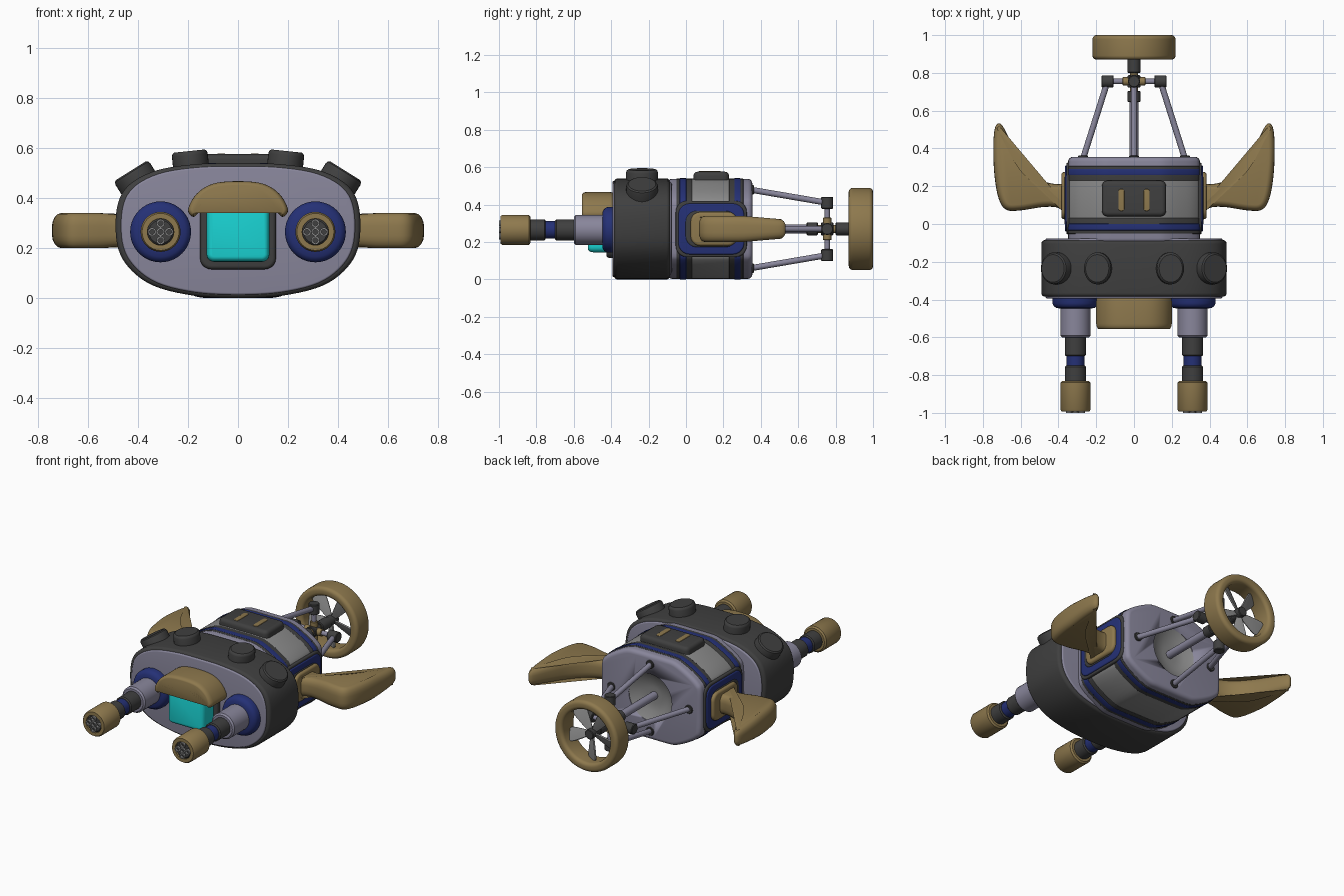
import bpy, bmesh
from math import sin, cos, pi, radians
from mathutils import Vector, Matrix

if "Cube" in bpy.data.objects:
    bpy.data.objects.remove(bpy.data.objects["Cube"])

def mat(name, c):
    m = bpy.data.materials.new(name)
    m.diffuse_color = (*c, 1)
    m.use_nodes = True
    m.node_tree.nodes["Principled BSDF"].inputs["Base Color"].default_value = m.diffuse_color
    return m

LILAC = mat("lilac", (.25, .24, .33))
TAN = mat("tan", (.27, .19, .075))
BLUE = mat("blue", (.018, .03, .18))
DARK = mat("dark", (.05, .05, .05))
GREY = mat("grey", (.25, .25, .25))
CYAN = mat("cyan", (.01, .65, .65))

def finish(name, bm, m, angle=35):
    bmesh.ops.recalc_face_normals(bm, faces=bm.faces)
    me = bpy.data.meshes.new(name)
    bm.to_mesh(me)
    bm.free()
    ob = bpy.data.objects.new(name, me)
    bpy.context.collection.objects.link(ob)
    me.materials.append(m)
    bpy.ops.object.select_all(action='DESELECT')
    ob.select_set(True)
    bpy.context.view_layer.objects.active = ob
    bpy.ops.object.shade_smooth_by_angle(angle=radians(angle))
    return ob

def skin(bm, rings, closed=False):
    n = len(rings[0])
    for a, b in zip(rings, rings[1:] + ([rings[0]] if closed else [])):
        for i in range(n):
            bm.faces.new((a[i], a[(i + 1) % n], b[(i + 1) % n], b[i]))
    if not closed:
        bm.faces.new(rings[0])
        bm.faces.new(rings[-1])

def curve(pts, n=5):
    """Closed smooth curve through the points."""
    P, out = [Vector(p) for p in pts], []
    for i in range(len(P)):
        a, b, c, d = (P[(i + k) % len(P)] for k in (-1, 0, 1, 2))
        for j in range(n):
            t = j / n
            out.append(.5 * (2*b + (c-a)*t + (2*a-5*b+4*c-d)*t*t + (3*b-a-3*c+d)*t**3))
    return out

def sym(half):
    """Mirror a right-hand half outline (first and last point on the axis)."""
    return half + [(-x, z) for x, z in half[-2:0:-1]]

def rrect(cx, cy, hw, hh, r):
    out = []
    for k, (sx, sy) in enumerate(((1, 1), (-1, 1), (-1, -1), (1, -1))):
        for j in range(6):
            t = (k + j / 5) * pi / 2
            out.append(Vector((cx + sx*(hw-r) + r*cos(t), cy + sy*(hh-r) + r*sin(t))))
    return out

def prism(name, pts, a, b, m, bev=.015, axis='y', depth=None, sx=1):
    """Outline extruded from a to b along an axis, with rounded rims."""
    depth, n = depth or bev, len(pts)
    area = sum(pts[i-1].x*pts[i].y - pts[i].x*pts[i-1].y for i in range(n))
    s = 1 if area > 0 else -1
    norm = []
    for i in range(n):
        t = (pts[(i+1) % n] - pts[i-1]).normalized()
        norm.append(Vector((-t.y, t.x)) * s)
    prof = [(depth*(1-sin(k*pi/8)), bev*(1-sin(k*pi/8)), depth*(1-cos(k*pi/8))) for k in range(5)]
    levels = [(a + d, i) for _, i, d in prof] + [(b - d, i) for _, i, d in reversed(prof)]
    place = {'y': lambda u, v, h: (u*sx, h, v), 'x': lambda u, v, h: (h*sx, u, v),
             'z': lambda u, v, h: (u*sx, v, h)}[axis]
    bm = bmesh.new()
    skin(bm, [[bm.verts.new(place(*(p + nv*i), h)) for p, nv in zip(pts, norm)] for h, i in levels])
    return finish(name, bm, m)

def lathe(name, prof, at, d, m, n=32, closed=False, sy=1):
    """Profile of (radius, height) turned about direction d."""
    M = Matrix.Translation(at) @ Vector(d).to_track_quat('Z', 'Y').to_matrix().to_4x4()
    bm = bmesh.new()
    skin(bm, [[bm.verts.new(M @ Vector((r*cos(2*pi*i/n), r*sy*sin(2*pi*i/n), h)))
               for i in range(n)] for r, h in prof], closed)
    return finish(name, bm, m)

def rod(name, p, q, r, m, n=24):
    d = Vector(q) - Vector(p)
    L, b = d.length, r * .12
    return lathe(name, [(r-b, 0), (r, b), (r, L-b), (r-b, L)], p, d, m, n)

# Head: dark shell with lilac front and back plates
head = curve(sym([(0, .54), (.17, .536), (.33, .51), (.44, .45), (.485, .36), (.485, .22),
                  (.44, .125), (.34, .05), (.18, .01), (0, 0)]))
prism("head_shell", head, -.385, -.085, DARK, .02)
plate = [Vector((p.x*.955, .27 + (p.y-.27)*.95)) for p in head]
prism("head_plate", plate, -.394, -.076, LILAC, .008)

# Body: rounded octagon with bands
def body(k):
    c = curve(sym([(0, .54), (.1, .54), (.17, .533), (.26, .49), (.325, .445), (.35, .4), (.352, .27),
                   (.35, .14), (.325, .095), (.26, .05), (.17, .008), (.1, .001), (0, .001)]), 4)
    return [Vector((p.x*k, .27 + (p.y-.27)*k)) for p in c]
hull = prism("body_hull", body(.99), -.1, .355, LILAC, .025)
for nm, a, b, m, k in (("front_dark_band", -.052, .033, DARK, .997), ("front_blue_band", -.034, .002, BLUE, 1.004),
                       ("middle_grey_panel", .03, .235, GREY, .993), ("rear_dark_band", .23, .307, DARK, .997),
                       ("rear_blue_band", .258, .292, BLUE, 1.004)):
    prism(nm, body(k), a, b, m, .004)

# Recessed dish in the back
cutter = lathe("dish_cutter", [(.15, 0), (.15, .1)], (0, .312, .27), (0, 1, 0), LILAC, 40)
cutter.hide_render = True
cutter.hide_set(True)
cut = hull.modifiers.new("dish", 'BOOLEAN')
cut.object = cutter
cut.solver = 'EXACT'
lathe("rear_dish", [(.05, .003), (.1, .01), (.15, .04), (.152, .03), (.152, .001)], (0, .311, .27), (0, 1, 0), GREY, 40)

# Top box with slots
prism("top_box", rrect(0, .135, .17, .095, .03), .48, .576, DARK, .022, 'z')
for s in (-1, 1):
    prism("top_box_slot", rrect(s*.067, .127, .016, .058, .013), .55, .579, TAN, .003, 'z')

# Visor, screen and screen frame
prism("screen_frame", rrect(0, .26, .152, .145, .045), -.425, -.38, DARK, .015)
prism("screen", rrect(0, .265, .126, .12, .03), -.525, -.38, CYAN, .02, depth=.03)
prism("visor", curve(sym([(0, .468), (.1, .458), (.165, .418), (.2, .355), (.178, .325), (.145, .355),
                          (.105, .383), (0, .388)])), -.557, -.38, TAN, .016, depth=.03)

fin = curve([(.33, .25), (.38, .213), (.46, .22), (.53, .255), (.59, .32), (.64, .41), (.69, .51), (.715, .533),
             (.737, .505), (.745, .4), (.738, .25), (.715, .13), (.675, .075), (.6, .072), (.48, .09),
             (.4, .085), (.33, .04)])
for s, side in ((-1, "left"), (1, "right")):
    # Side fins and collars
    f = prism("fin_" + side, fin, .2, .34, TAN, .032, 'z', .05, s)
    for v in f.data.vertices:
        x, y = abs(v.co.x), v.co.y
        k = 1 - .28*max(0, (y-.3)/.23) - .12*max(0, min(1, (.55-x)/.1))
        v.co.z = .27 + (v.co.z-.27)*k
    for nm, h, g, m in (("outer", .358, 0, DARK), ("blue", .365, .014, BLUE),
                        ("inner", .369, .052, DARK)):
        prism(f"fin_collar_{nm}_{side}", rrect(.135, .27, .19-g, .15-g, .06), .32, h, m, .008, 'x', sx=s)
    prism("fin_root_" + side, rrect(.15, .27, .125, .09, .05), .3, .385, TAN, .015, 'x', sx=s)

    # Head buttons
    for nm, x, z, tilt, r in (("inner", .187, .515, 6, .072), ("outer", .39, .447, 32, .082)):
        t = radians(tilt)
        d = Vector((s*sin(t), 0, cos(t)))
        bm_prof = [(r, 0), (r, .058), (r*.96, .068), (r*.86, .074)]
        ob = lathe(f"button_{nm}_{side}", bm_prof, (0, 0, 0), (0, 0, 1), DARK)
        ob.matrix_world = (Matrix.Translation((s*x, -.235, z)) @ Matrix.Rotation(s*t, 4, 'Y')
                           @ Matrix.Diagonal((1, .085/r, 1, 1)))

    # Front cannons
    X, Z, F = s*.31, .265, (0, -1, 0)
    lathe("cannon_base_" + side, [(.105, 0), (.122, .012), (.122, .04), (.115, .055), (.1, .065), (.07, .068)],
          (X, -.38, Z), F, BLUE, 40)
    for nm, a, b, r, m in (("sleeve", .43, .6, .08, LILAC), ("rear_collar", .59, .7, .056, DARK),
                           ("neck", .69, .76, .047, BLUE), ("front_collar", .75, .84, .056, DARK)):
        rod(f"cannon_{nm}_{side}", (X, -a, Z), (X, -b, Z), r, m, 32)
    lathe("cannon_muzzle_" + side, [(.07, 0), (.08, .008), (.08, .15), (.074, .16), (.053, .16), (.053, .145)],
          (X, -.832, Z), F, TAN, 40)
    rod("cannon_core_" + side, (X, -.95, Z), (X, -.986, Z), .053, DARK, 32)
    for i in range(5):
        dx, dz = (0, 0) if i == 4 else (.034*cos(i*pi/2), .034*sin(i*pi/2))
        lathe(f"barrel_{i}_{side}", [(.017, 0), (.017, .05), (.010, .05), (.010, .035)],
              (X+dx, -.95, Z+dz), F, GREY, 14)

# Tail frame: four struts, joints and cross bars
C = Vector((0, .755, .27))
for i, d in enumerate((Vector((1, 0, 0)), Vector((0, 0, 1)), Vector((-1, 0, 0)), Vector((0, 0, -1)))):
    k = .27 if i % 2 == 0 else .21
    base, tip = Vector((0, .345, .27)) + d*k, C + d*.14
    rod(f"strut_{i}", base, tip, .016, LILAC)
    rod(f"strut_socket_{i}", base, base + Vector((0, .018, 0)), .026, DARK)
    rod(f"joint_{i}", tip - d*.032, tip + d*.032, .032, DARK)
    rod(f"cross_bar_{i}", C, tip, .014, LILAC)
    rod(f"cross_collar_{i}", C + d*.02, C + d*.06, .022, TAN)
rod("tail_shaft", (0, .31, .27), (0, .66, .27), .024, LILAC)
rod("shaft_sleeve", (0, .645, .27), (0, .705, .27), .034, DARK)
rod("shaft_collar", (0, .7, .27), (0, .81, .27), .022, TAN)
rod("tail_hub", (0, .722, .27), (0, .788, .27), .034, DARK)
rod("propeller_shaft", (0, .8, .27), (0, .89, .27), .034, DARK)
rod("propeller_hub", (0, .88, .27), (0, .965, .27), .03, DARK)

# Propeller ring and blades
ring = rrect(.192, .935, .028, .065, .022)
lathe("propeller_ring", [(p.x, p.y) for p in ring], (0, 0, .27), (0, 1, 0), TAN, 56, True)
blade = curve([(.02, -.012), (.09, -.032), (.155, -.04), (.172, 0), (.155, .04), (.09, .032), (.02, .012)], 4)
for i in range(5):
    b = prism(f"propeller_blade_{i}", blade, -.005, .005, GREY, .002)
    b.matrix_world = (Matrix.Translation((0, .93, .27)) @ Matrix.Rotation(i*2*pi/5 + pi/2, 4, 'Y')
                      @ Matrix.Rotation(radians(28), 4, 'X'))
